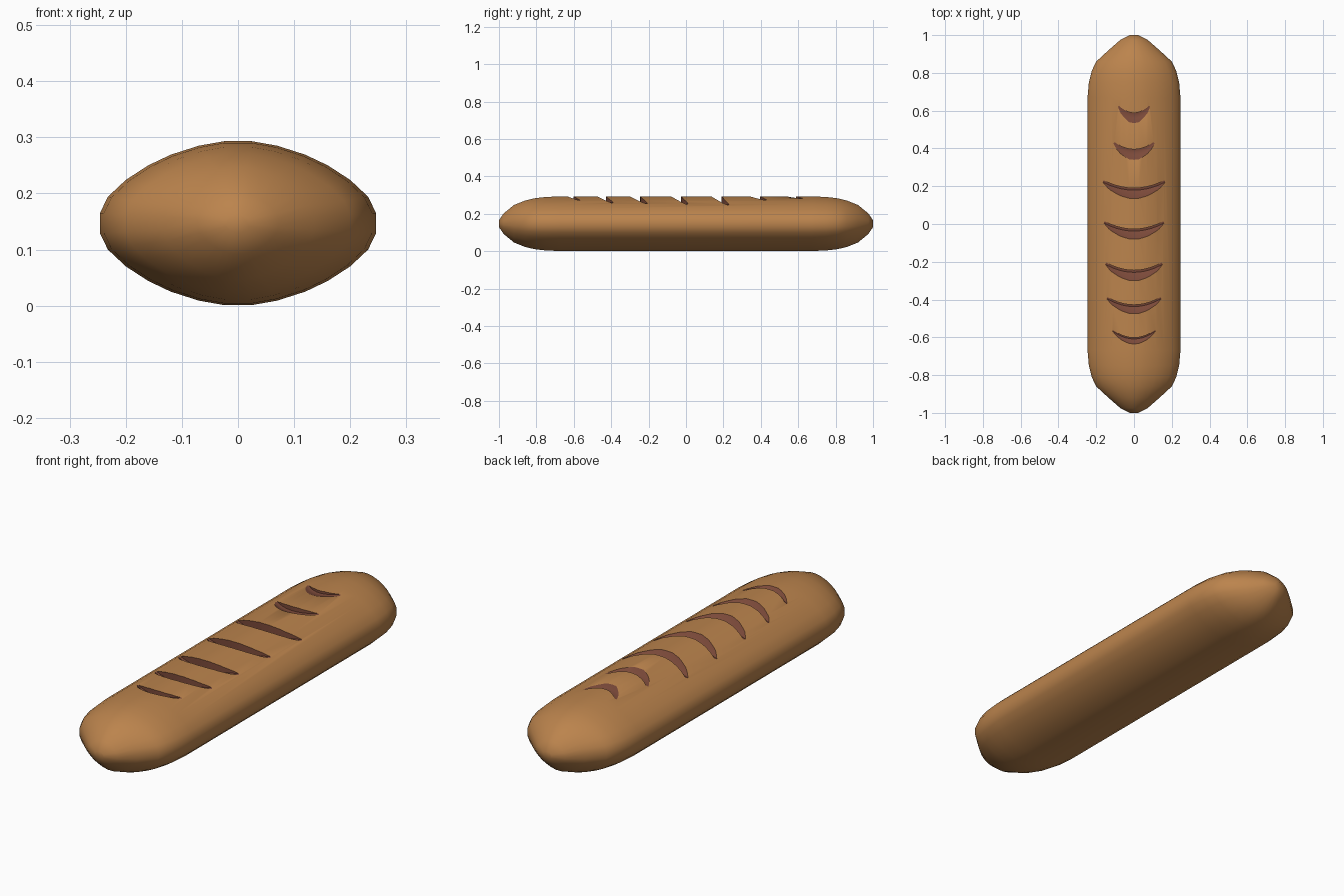
import bpy, bmesh

if "Cube" in bpy.data.objects:
    bpy.data.objects.remove(bpy.data.objects["Cube"])

def material(name, col):
    m = bpy.data.materials.new(name)
    m.diffuse_color = (*col, 1)
    m.use_nodes = True
    m.node_tree.nodes["Principled BSDF"].inputs["Base Color"].default_value = m.diffuse_color
    return m

crust = material("golden_crust", (0.50, 0.23, 0.074))
slash = material("dark_slash", (0.20, 0.068, 0.042))

W, H, ZC = 0.246, 0.146, 0.147
# quarter of the cross-section (x, z from centre)
QUARTER = [(0.246, 0.018), (0.232, 0.047), (0.2, 0.077), (0.16, 0.103),
           (0.12, 0.122), (0.07, 0.138), (0.025, 0.146)]
SECTION = (QUARTER + [(-x, z) for x, z in reversed(QUARTER)]
           + [(-x, -z) for x, z in QUARTER] + [(x, -z) for x, z in reversed(QUARTER)])
# end taper (y, half width, half height)
TAPER = [(0.67, W, H), (0.75, 0.239, 0.143), (0.81, 0.224, 0.136), (0.86, 0.2, 0.124),
         (0.92, 0.135, 0.1), (0.975, 0.072, 0.055), (1.0, 0.022, 0.018)]

def loft(name, rings, mat):
    bm = bmesh.new()
    vr = [[bm.verts.new(p) for p in r] for r in rings]
    n = len(vr[0])
    for a, b in zip(vr, vr[1:]):
        for i in range(n):
            j = (i + 1) % n
            bm.faces.new((a[i], a[j], b[j], b[i]))
    bm.faces.new(vr[0])
    bm.faces.new(vr[-1])
    bmesh.ops.recalc_face_normals(bm, faces=bm.faces[:])
    me = bpy.data.meshes.new(name)
    bm.to_mesh(me)
    bm.free()
    me.materials.append(mat)
    ob = bpy.data.objects.new(name, me)
    bpy.context.collection.objects.link(ob)
    return ob

# loaf body
stations = [(-y, w, h) for y, w, h in reversed(TAPER)] + TAPER
bread = loft("bread_loaf", [[(x * w / W, y, ZC + z * h / H) for x, z in SECTION]
                            for y, w, h in stations], crust)
bread.data.materials.append(slash)

def top_z(x):
    for (x1, z1), (x0, z0) in zip(QUARTER, QUARTER[1:]):
        if x0 <= x <= x1:
            return ZC + z0 + (z1 - z0) * (x - x0) / (x1 - x0)
    return ZC + H

# curved slashes: front edge y, back edge y, half width
SLASHES = [(0.535, 0.588, 0.085), (0.34, 0.395, 0.11), (0.135, 0.19, 0.165),
           (-0.08, -0.027, 0.16), (-0.3, -0.245, 0.152), (-0.475, -0.428, 0.145),
           (-0.635, -0.602, 0.115)]
cutters = []
for lo, hi, hw in SLASHES:
    zf, zt = top_z(hw), ZC + H
    d, s = zt - zf, hi - lo
    # ramp down from the front edge to a steep back wall
    prof = [(lo - 0.3 * s, zt + 0.4 * d), (lo, zt), (lo + 0.45 * s, zt - 0.7 * d),
            (hi - 0.2 * s, zf), (hi, zf + 0.002), (hi, zt + 0.04), (lo - 0.3 * s, zt + 0.04)]
    rings = []
    for k in range(-6, 7):
        t = k / 6 * 1.15
        rings.append([(t * hw, y + 0.043 * t * t, z) for y, z in prof])
    cutters.append(loft("slash_cutter", rings, slash))

bpy.context.view_layer.objects.active = bread
bread.select_set(True)
for c in cutters:
    m = bread.modifiers.new("cut", 'BOOLEAN')
    m.operation = 'DIFFERENCE'
    m.solver = 'EXACT'
    m.material_mode = 'TRANSFER'
    m.object = c
    bpy.ops.object.modifier_apply(modifier=m.name)
for c in cutters:
    bpy.data.objects.remove(c, do_unlink=True)
bpy.ops.object.shade_smooth_by_angle(angle=0.6)
